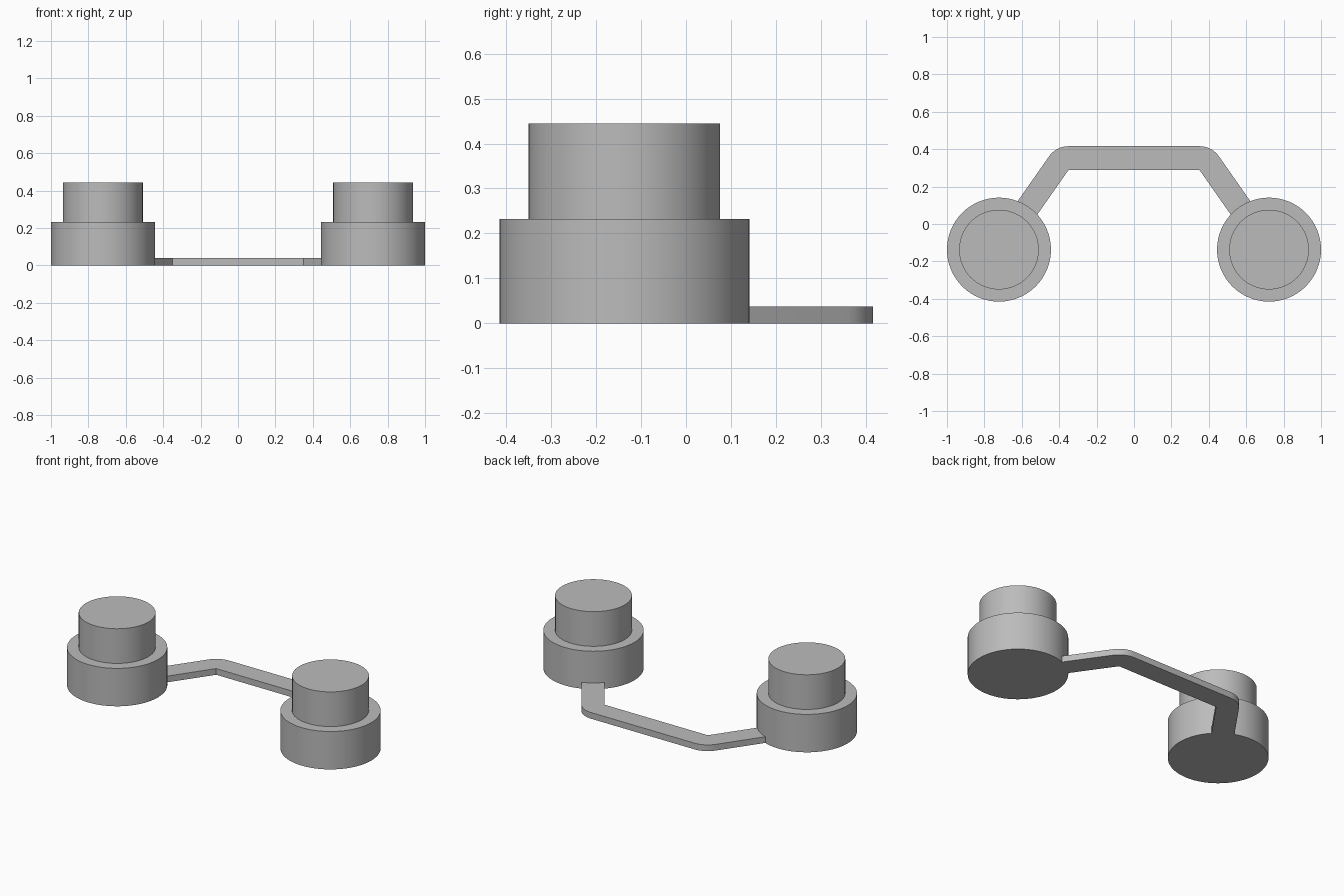
import bpy, bmesh, math
from mathutils import Vector

if "Cube" in bpy.data.objects:
    bpy.data.objects.remove(bpy.data.objects["Cube"])

grey = bpy.data.materials.new("plain grey")
grey.diffuse_color = (0.5, 0.5, 0.5, 1)
grey.use_nodes = True
grey.node_tree.nodes["Principled BSDF"].inputs["Base Color"].default_value = grey.diffuse_color

CX, CY = 0.722, -0.137       # knob centre
WIDTH, THICK = 0.127, 0.038  # connecting bar section


def finish(bm, name):
    bmesh.ops.recalc_face_normals(bm, faces=bm.faces)
    mesh = bpy.data.meshes.new(name)
    bm.to_mesh(mesh)
    bm.free()
    mesh.materials.append(grey)
    ob = bpy.data.objects.new(name, mesh)
    bpy.context.collection.objects.link(ob)
    bpy.ops.object.select_all(action='DESELECT')
    ob.select_set(True)
    bpy.context.view_layer.objects.active = ob
    bpy.ops.object.shade_smooth_by_angle(angle=math.radians(30))


def stepped_knob(name, x, segments=64):
    """Wide base and narrower top, turned as one closed solid."""
    profile = [(0.278, 0), (0.278, 0.232), (0.213, 0.232), (0.213, 0.444)]
    bm = bmesh.new()
    rings = [[bm.verts.new((x + r * math.cos(2 * math.pi * i / segments),
                            CY + r * math.sin(2 * math.pi * i / segments), z))
              for i in range(segments)] for r, z in profile]
    for a, b in zip(rings, rings[1:]):
        for i in range(segments):
            j = (i + 1) % segments
            bm.faces.new((a[i], a[j], b[j], b[i]))
    bm.faces.new(rings[0][::-1])
    bm.faces.new(rings[-1])
    finish(bm, name)


def connecting_bar():
    """Flat bar with two bends: sharp inside, rounded outside."""
    inner = Vector((0.35, 0.289))
    turn = math.radians(55)
    along = Vector((math.cos(turn), -math.sin(turn)))
    normal = Vector((math.sin(turn), math.cos(turn)))
    # Arms stop just inside the knob walls
    reach = (Vector((CX, CY)) - inner).dot(along) - 0.25
    arc = [inner + WIDTH * Vector((math.sin(turn * i / 8), math.cos(turn * i / 8)))
           for i in range(9)]
    half = arc + [inner + normal * WIDTH + along * reach, inner + along * reach, inner]
    outline = half + [Vector((-p.x, p.y)) for p in reversed(half)]
    bm = bmesh.new()
    face = bm.faces.new([bm.verts.new((p.x, p.y, 0)) for p in outline])
    top = bmesh.ops.extrude_face_region(bm, geom=[face], use_keep_orig=True)["geom"]
    bmesh.ops.translate(bm, vec=(0, 0, THICK),
                        verts=[v for v in top if isinstance(v, bmesh.types.BMVert)])
    finish(bm, "connecting_bar")


stepped_knob("left_knob", -CX)
stepped_knob("right_knob", CX)
connecting_bar()
